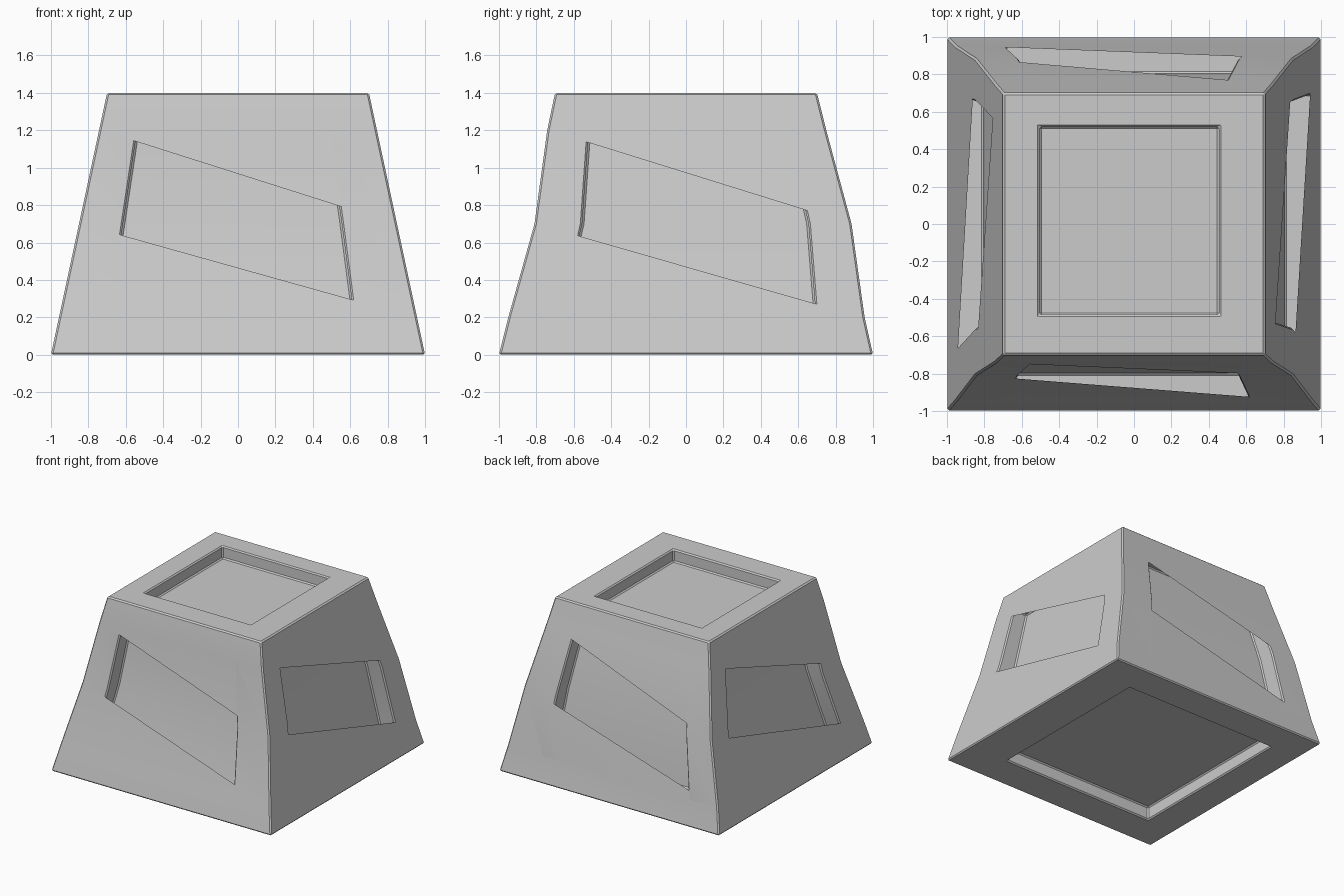
import bpy, bmesh, math

if "Cube" in bpy.data.objects:
    bpy.data.objects.remove(bpy.data.objects["Cube"])


def loft(name, rings):
    """Closed solid through a stack of four-point rings."""
    bm = bmesh.new()
    loops = [[bm.verts.new(p) for p in ring] for ring in rings]
    for a, b in zip(loops, loops[1:]):
        for i in range(4):
            j = (i + 1) % 4
            bm.faces.new((a[i], a[j], b[j], b[i]))
    bm.faces.new(loops[0][::-1])
    bm.faces.new(loops[-1])
    bmesh.ops.recalc_face_normals(bm, faces=bm.faces)
    mesh = bpy.data.meshes.new(name)
    bm.to_mesh(mesh)
    bm.free()
    obj = bpy.data.objects.new(name, mesh)
    bpy.context.collection.objects.link(obj)
    return obj


def rect(x0, x1, y0, y1, z):
    return [(x0, y0, z), (x1, y0, z), (x1, y1, z), (x0, y1, z)]


# tapered block: straight left and right sides, bent front and back
profile = [(0, -1, 1), (0.2, -0.95, 0.955), (0.7, -0.81, 0.885),
           (1.2, -0.742, 0.75), (1.4, -0.7, 0.7)]
half = lambda z: 1 - 0.3 * z / 1.4
body = loft("tapered_block", [rect(-half(z), half(z), y0, y1, z) for z, y0, y1 in profile])

# recess cutters for the four sides
levels = (0.205, 0.7, 1.195)
depths = (0.15, 0.142, 0.125)
x_span = [(-0.69, 0.62), (-0.615, 0.555), (-0.54, 0.485)]
y_span = [(-0.67, 0.695), (-0.555, 0.655), (-0.52, 0.545)]
cutters = []
for side, k in ((-1, 1), (1, 2)):
    rings_y, rings_x = [], []
    for z, d, xs, ys, p in zip(levels, depths, x_span, y_span, profile[1:4]):
        rings_y.append(rect(*xs, *sorted((p[k] - side * d, side * 1.3)), z))
        rings_x.append(rect(*sorted((side * (half(z) - d), side * 1.3)), *ys, z))
    cutters += [loft("end_recess_cutter", rings_y), loft("side_recess_cutter", rings_x)]

# recess cutters for the top and the underside
cutters.append(loft("top_recess_cutter",
                    [rect(-0.505, 0.455, -0.485, 0.52, z) for z in (1.3, 1.6)]))
cutters.append(loft("bottom_recess_cutter",
                    [rect(-0.735, 0.645, -0.71, 0.72, z) for z in (-0.2, 0.11)]))

# cut the recesses, then chamfer the corners
bpy.context.view_layer.objects.active = body
body.select_set(True)
for cutter in cutters:
    mod = body.modifiers.new("recess", 'BOOLEAN')
    mod.operation = 'DIFFERENCE'
    mod.solver = 'EXACT'
    mod.object = cutter
    bpy.ops.object.modifier_apply(modifier=mod.name)
for cutter in cutters:
    bpy.data.objects.remove(cutter)

bevel = body.modifiers.new("chamfer", 'BEVEL')
bevel.width = 0.01
bevel.segments = 1
bevel.limit_method = 'ANGLE'
bevel.angle_limit = math.radians(40)
bpy.ops.object.modifier_apply(modifier=bevel.name)
bpy.ops.object.shade_smooth_by_angle(angle=math.radians(25))
